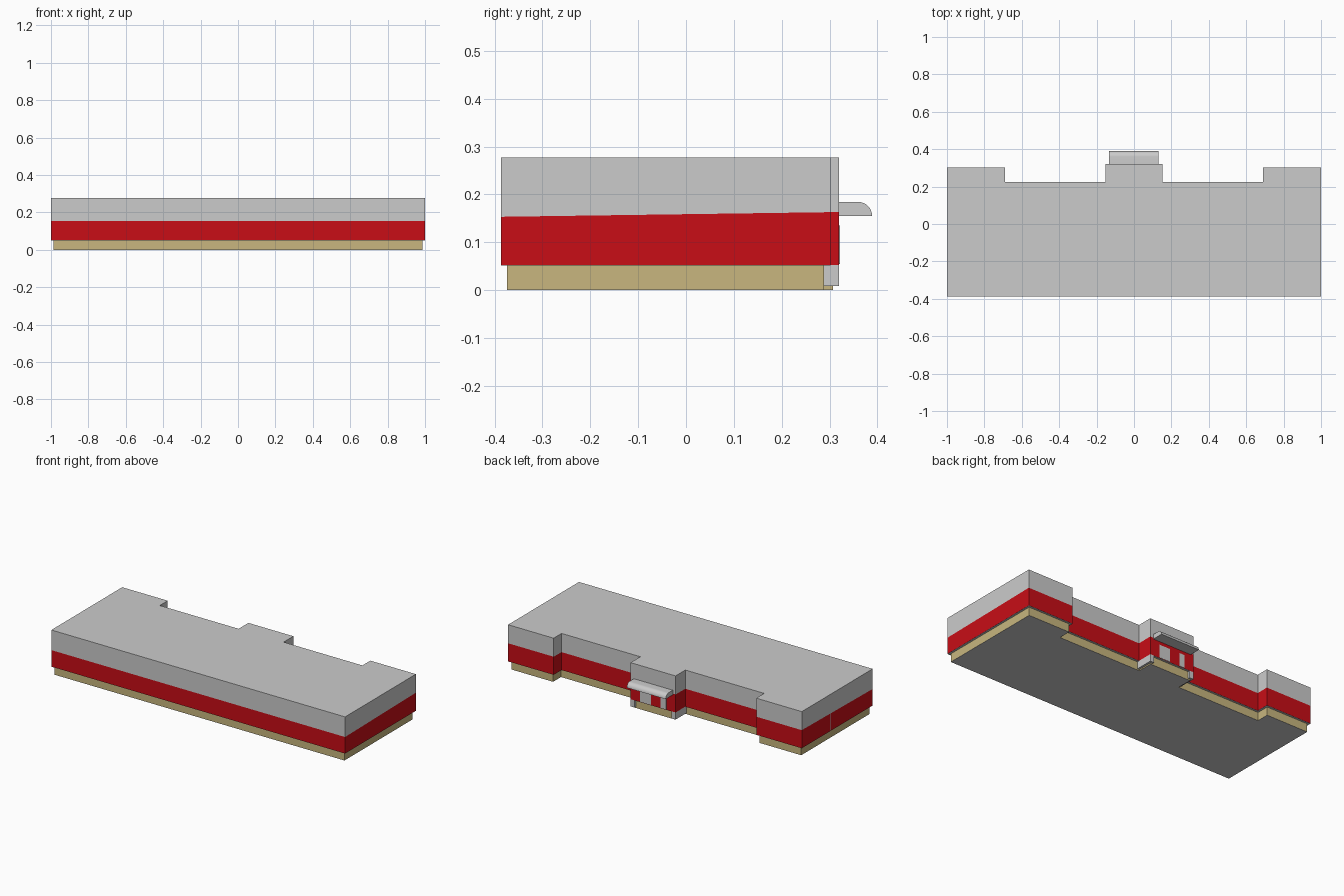
import bpy, bmesh, math

if "Cube" in bpy.data.objects:
    bpy.data.objects.remove(bpy.data.objects["Cube"])


def material(name, rgb):
    m = bpy.data.materials.new(name)
    m.diffuse_color = (*rgb, 1)
    m.use_nodes = True
    m.node_tree.nodes["Principled BSDF"].inputs["Base Color"].default_value = m.diffuse_color
    return m


RED = material("red", (0.58, 0.004, 0.008))
BEIGE = material("beige", (0.58, 0.47, 0.21))


def finish(name, bm, mat=None):
    bmesh.ops.recalc_face_normals(bm, faces=bm.faces)
    me = bpy.data.meshes.new(name)
    bm.to_mesh(me)
    bm.free()
    ob = bpy.data.objects.new(name, me)
    bpy.context.collection.objects.link(ob)
    if mat:
        me.materials.append(mat)
    return ob


def prism(name, outline, bottom, top, mat=None):
    """Extrude a plan outline; bottom and top are heights as functions of y."""
    bm = bmesh.new()
    lo = [bm.verts.new((x, y, bottom(y))) for x, y in outline]
    hi = [bm.verts.new((x, y, top(y))) for x, y in outline]
    bm.faces.new(lo)
    bm.faces.new(hi)
    n = len(outline)
    for i in range(n):
        j = (i + 1) % n
        bm.faces.new((lo[i], lo[j], hi[j], hi[i]))
    return finish(name, bm, mat)


def box(name, x, y, z, mat=None):
    plan = [(x[0], y[0]), (x[1], y[0]), (x[1], y[1]), (x[0], y[1])]
    return prism(name, plan, lambda _: z[0], lambda _: z[1], mat)


def plan(i):
    """Building plan, inset by i: two end wings and a projecting entrance bay."""
    half = [(1 - i, -0.387 - i * -1), (1 - i, 0.302 - i), (0.69 + i, 0.302 - i),
            (0.69 + i, 0.225 - i), (0.153 - i, 0.225 - i), (0.153 - i, 0.32 - i)]
    return half + [(-x, y) for x, y in reversed(half)]


def level(z):
    return lambda y: z


def split(y):
    # slightly sloping line between red and grey walls
    return 0.153 + 0.0141 * (y + 0.39)


# Floor and beige plinth
prism("floor", plan(0.013), level(0), level(0.001))
prism("plinth", plan(0.013), level(0.001), level(0.051), BEIGE)

# Soffit under the overhang, red wall band, grey upper storey
prism("soffit", plan(0), level(0.051), level(0.052))
prism("red_wall", plan(0), level(0.052), split, RED)
prism("upper_wall", plan(0), split, level(0.277))

# Grey feet at both sides of the entrance bay
for s, side in ((1, "right"), (-1, "left")):
    box("entrance_foot_" + side, sorted((s * 0.127, s * 0.153)), (0.212, 0.32), (0.008, 0.052))

# Entrance door and side window
box("entrance_door", (0.013, 0.087), (0.31, 0.3215), (0.054, 0.135))
box("entrance_window", (-0.09, -0.053), (0.31, 0.3215), (0.054, 0.135))

# Thin strip on the left wall
box("wall_strip", (-1.0005, -0.99), (0.018, 0.024), (0.052, 0.159))

# Rounded canopy over the entrance
N = 8
profile = [(0.318, 0.155), (0.318, 0.184)]
profile += [(0.36 + 0.029 * math.sin(a), 0.155 + 0.029 * math.cos(a))
            for a in (math.pi / 2 * k / N for k in range(N + 1))]
bm = bmesh.new()
face = bm.faces.new([bm.verts.new((-0.134, y, z)) for y, z in profile])
ext = bmesh.ops.extrude_face_region(bm, geom=[face], use_keep_orig=True)
moved = [g for g in ext["geom"] if isinstance(g, bmesh.types.BMVert)]
bmesh.ops.translate(bm, verts=moved, vec=(0.265, 0, 0))
canopy = finish("entrance_canopy", bm)
bpy.context.view_layer.objects.active = canopy
canopy.select_set(True)
bpy.ops.object.shade_smooth_by_angle(angle=math.radians(30))
